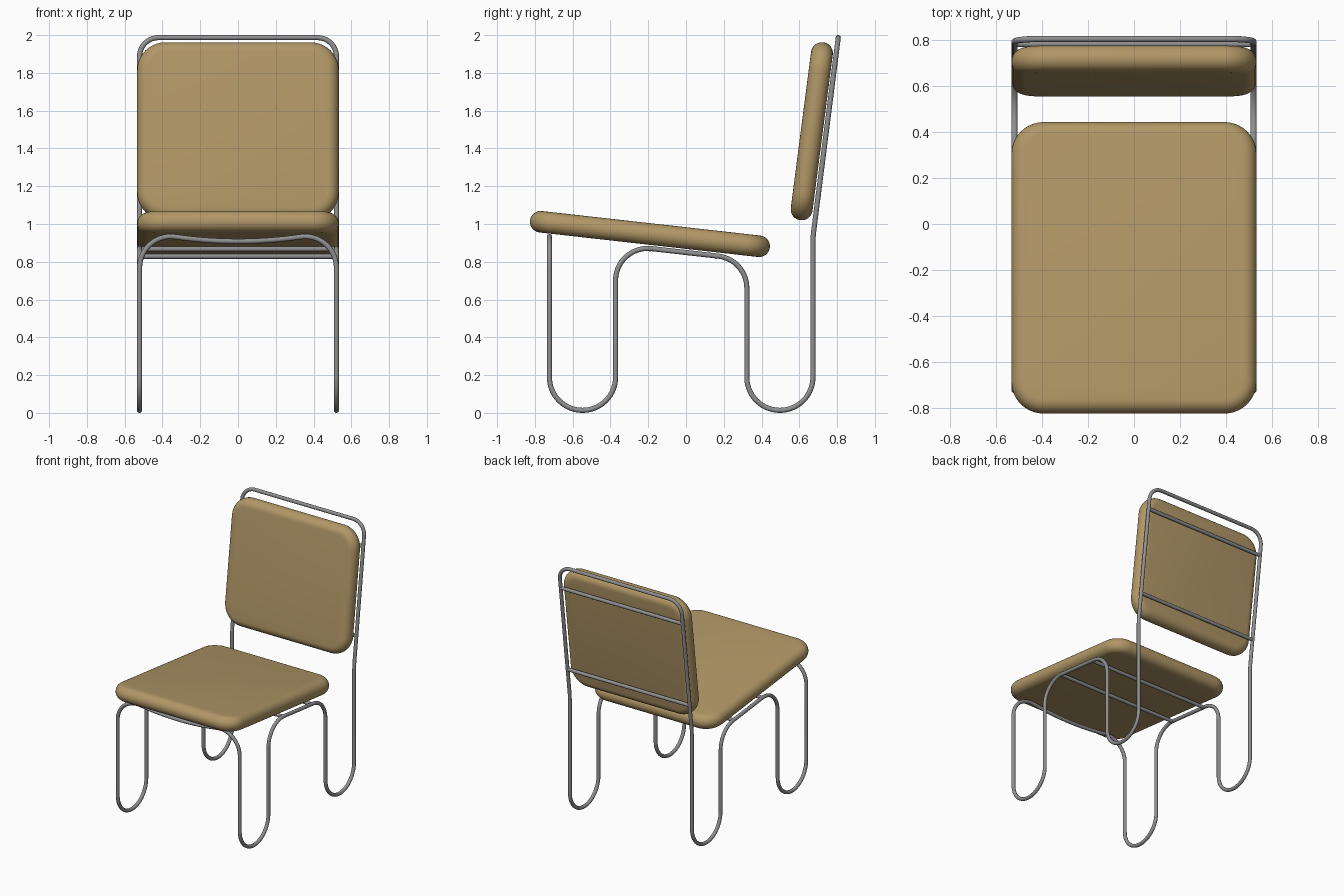
import bpy, bmesh, math
from mathutils import Vector, Matrix

if "Cube" in bpy.data.objects:
    bpy.data.objects.remove(bpy.data.objects["Cube"])

TUBE = 0.0135
X = 0.521


def material(name, color):
    m = bpy.data.materials.new(name)
    m.diffuse_color = color
    m.use_nodes = True
    m.node_tree.nodes["Principled BSDF"].inputs["Base Color"].default_value = m.diffuse_color
    return m


fabric = material("tan_fabric", (0.44, 0.31, 0.135, 1))
metal = material("grey_metal", (0.28, 0.28, 0.285, 1))


def add_smooth(name, data, mat):
    """Add an object to the scene as a smooth-shaded mesh."""
    ob = bpy.data.objects.new(name, data)
    bpy.context.collection.objects.link(ob)
    bpy.ops.object.select_all(action='DESELECT')
    ob.select_set(True)
    bpy.context.view_layer.objects.active = ob
    if ob.type == 'CURVE':
        bpy.ops.object.convert(target='MESH')
        ob = bpy.context.object
    ob.data.materials.clear()
    ob.data.materials.append(mat)
    bpy.ops.object.shade_smooth_by_angle(angle=math.radians(40))


def fillet(points, steps=14):
    """Closed path of (corner, radius) pairs with every corner rounded."""
    path, n = [], len(points)
    for i, (p, r) in enumerate(points):
        p = Vector(p)
        a = (Vector(points[i - 1][0]) - p).normalized()
        b = (Vector(points[(i + 1) % n][0]) - p).normalized()
        half = a.angle(b) / 2
        center = p + (a + b).normalized() * (r / math.sin(half))
        start = p + a * (r / math.tan(half)) - center
        end = p + b * (r / math.tan(half)) - center
        ang = start.angle(end)
        for k in range(steps + 1):
            t = k / steps
            q = center + (start * math.sin((1 - t) * ang) + end * math.sin(t * ang)) / math.sin(ang)
            if not path or (q - path[-1]).length > 1e-4:
                path.append(q)
    return path


def tube(name, path, closed=False):
    cu = bpy.data.curves.new(name, 'CURVE')
    cu.dimensions = '3D'
    cu.bevel_depth = TUBE
    cu.bevel_resolution = 6
    cu.use_fill_caps = not closed
    sp = cu.splines.new('POLY')
    sp.points.add(len(path) - 1)
    for pt, q in zip(sp.points, path):
        pt.co = (*q, 1)
    sp.use_cyclic_u = closed
    add_smooth(name, cu, metal)


def cushion(name, half_w, half_l, corner, r, y, z, tilt):
    """Rounded rectangle slab with a fully rounded rim."""
    bm = bmesh.new()
    rings = []
    for j in range(13):
        t = -math.pi / 2 + math.pi * j / 12
        rad = corner - r * (1 - math.cos(t))
        ring = []
        for c, (sx, sy) in enumerate(((1, 1), (-1, 1), (-1, -1), (1, -1))):
            for k in range(11):
                a = math.pi / 2 * (c + k / 10)
                ring.append(bm.verts.new((sx * (half_w - corner) + rad * math.cos(a),
                                          sy * (half_l - corner) + rad * math.sin(a),
                                          r * math.sin(t))))
        rings.append(ring)
    n = len(rings[0])
    for lo, hi in zip(rings, rings[1:]):
        for i in range(n):
            k = (i + 1) % n
            bm.faces.new((lo[i], lo[k], hi[k], hi[i]))
    bm.faces.new(rings[-1])
    bm.faces.new(rings[0][::-1])
    bm.transform(Matrix.Translation((0, y, z)) @ Matrix.Rotation(tilt, 4, 'X'))
    me = bpy.data.meshes.new(name)
    bm.to_mesh(me)
    bm.free()
    add_smooth(name, me, fabric)


# Continuous bent tube: front bar, U feet, seat rails, back posts, top bar
side = [((X, -0.723, 0.957), 0.165),
        ((X, -0.723, TUBE), 0.175), ((X, -0.373, TUBE), 0.175),
        ((X, -0.373, 0.891), 0.17), ((X, 0.322, 0.813), 0.17),
        ((X, 0.322, TUBE), 0.175), ((X, 0.672, TUBE), 0.175),
        ((X, 0.672, 0.93), 0.6), ((X, 0.806, 1.9865), 0.1)]
mirrored = [((-p[0], p[1], p[2]), r) for p, r in reversed(side)]
tube("frame", fillet([((0, -0.723, 0.888), 2.3)] + side + mirrored), True)

# Straight cross bars under the seat and behind the back
for name, y, z in (("seat_bar_front", -0.19, 0.868), ("seat_bar_rear", 0.16, 0.829),
                   ("back_bar_lower", 0.701, 1.15), ("back_bar_upper", 0.784, 1.81)):
    tube(name, [Vector((-X, y, z)), Vector((X, y, z))])

# Cushions
cushion("seat", 0.534, 0.639, 0.14, 0.057, -0.191, 0.947, math.radians(-6.4))
cushion("backrest", 0.534, 0.475, 0.15, 0.058, 0.666, 1.491, math.radians(90 - 7.4))
